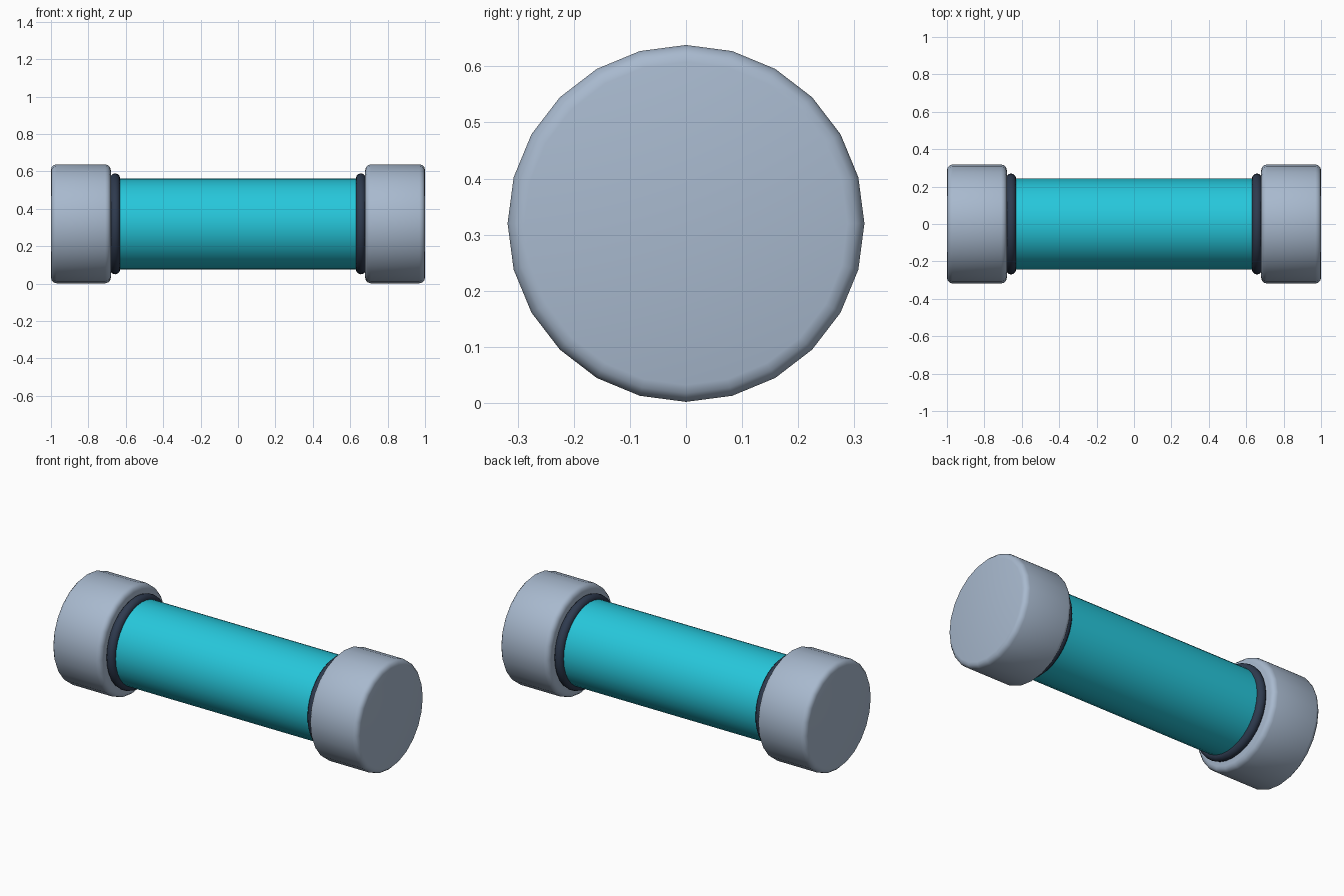
import bpy, bmesh, math
from mathutils import Matrix

if "Cube" in bpy.data.objects:
    bpy.data.objects.remove(bpy.data.objects["Cube"])

AXIS_Z = 0.32                                   # height of the long axis
TO_X = Matrix.Rotation(math.pi / 2, 4, 'Y')     # turn z-aligned parts along x


def material(name, rgb):
    m = bpy.data.materials.new(name)
    lin = [((c / 255 + 0.055) / 1.055) ** 2.4 for c in rgb]
    m.diffuse_color = (*lin, 1)
    m.use_nodes = True
    m.node_tree.nodes["Principled BSDF"].inputs["Base Color"].default_value = m.diffuse_color
    return m


steel = material("light_steel", (168, 185, 206))
cyan = material("cyan", (38, 199, 219))
slate = material("dark_slate", (46, 58, 78))


def finish(obj, name, mat):
    obj.name = name
    obj.data.name = name
    obj.data.materials.clear()
    obj.data.materials.append(mat)
    bpy.ops.object.select_all(action='DESELECT')
    obj.select_set(True)
    bpy.context.view_layer.objects.active = obj
    bpy.ops.object.shade_smooth_by_angle(angle=math.radians(40))


def rod(name, x, length, radius, sides, mat, bevel=0):
    """Cylinder along x, with optional rounded rims."""
    bm = bmesh.new()
    bmesh.ops.create_cone(bm, cap_ends=True, segments=sides, radius1=radius,
                          radius2=radius, depth=length, matrix=TO_X)
    if bevel:
        rims = [e for e in bm.edges if e.calc_face_angle() > 1]
        bmesh.ops.bevel(bm, geom=rims, offset=bevel, segments=3,
                        profile=0.5, affect='EDGES')
    mesh = bpy.data.meshes.new(name)
    bm.to_mesh(mesh)
    bm.free()
    obj = bpy.data.objects.new(name, mesh)
    bpy.context.collection.objects.link(obj)
    obj.location = (x, 0, AXIS_Z)
    finish(obj, name, mat)


# central tube, running into both caps
rod("tube", 0, 1.38, 0.243, 32, cyan)

for side, s in (("left", -1), ("right", 1)):
    # rounded end cap
    rod(side + "_cap", s * 0.84, 0.32, 0.318, 24, steel, bevel=0.03)
    # sealing ring seated against the cap
    bpy.ops.mesh.primitive_torus_add(
        major_segments=32, minor_segments=12, major_radius=0.243,
        minor_radius=0.027, location=(s * 0.657, 0, AXIS_Z),
        rotation=(0, math.pi / 2, 0))
    finish(bpy.context.object, side + "_ring", slate)
